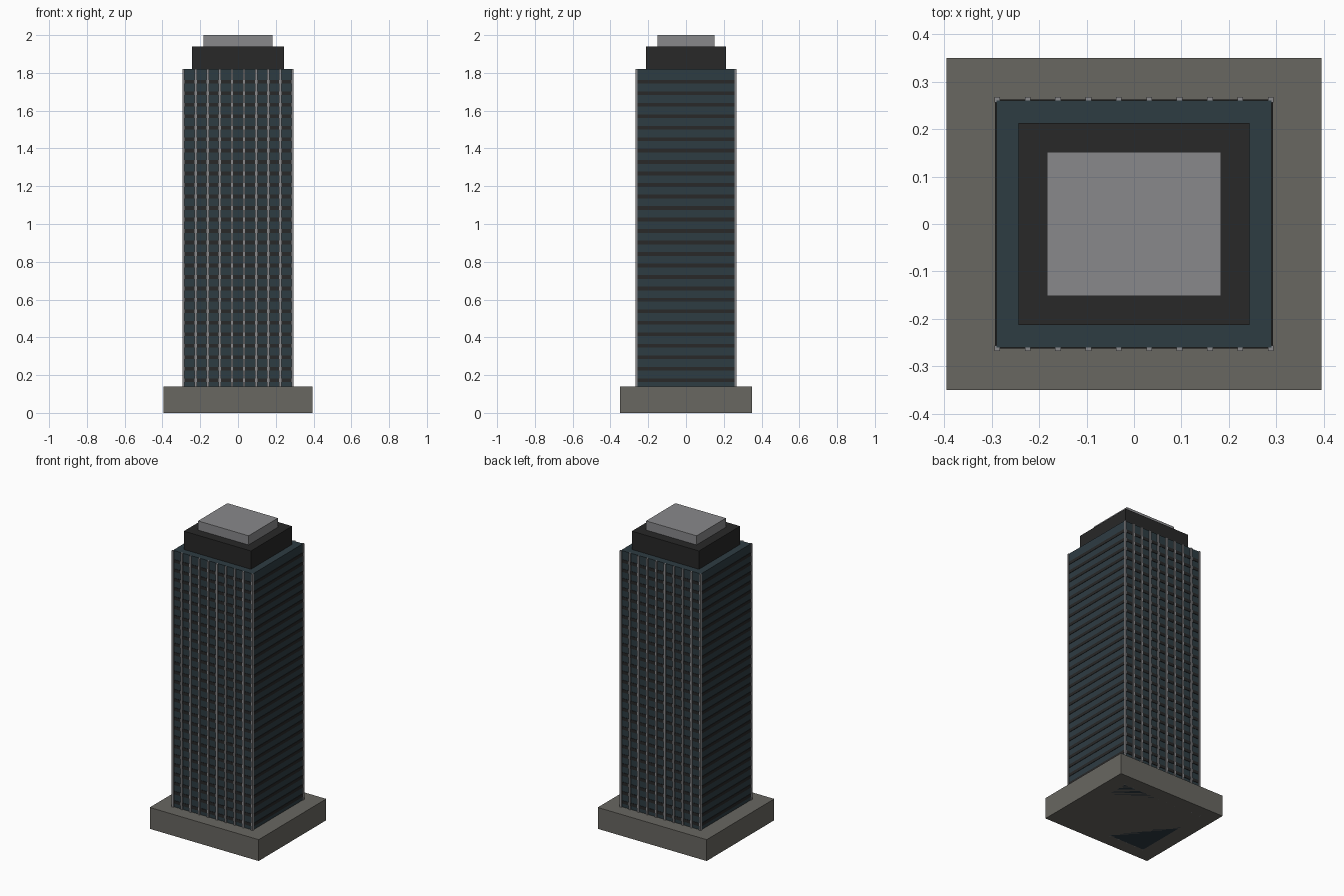
import bpy, bmesh
from mathutils import Matrix, Vector

if "Cube" in bpy.data.objects:
    bpy.data.objects.remove(bpy.data.objects["Cube"])


def material(name, r, g, b):
    m = bpy.data.materials.new(name)
    m.diffuse_color = (r, g, b, 1)
    m.use_nodes = True
    m.node_tree.nodes["Principled BSDF"].inputs["Base Color"].default_value = m.diffuse_color
    return m


def boxes(name, items, mat):
    """One object from boxes given as (centre x, centre y, half x, half y, z0, z1)."""
    bm = bmesh.new()
    for cx, cy, hx, hy, z0, z1 in items:
        mtx = Matrix.Translation(Vector((cx, cy, (z0 + z1) / 2)))
        mtx = mtx @ Matrix.Diagonal((2 * hx, 2 * hy, z1 - z0, 1))
        bmesh.ops.create_cube(bm, size=1, matrix=mtx)
    mesh = bpy.data.meshes.new(name)
    bm.to_mesh(mesh)
    bm.free()
    mesh.materials.append(mat)
    obj = bpy.data.objects.new(name, mesh)
    bpy.context.collection.objects.link(obj)
    return obj


stone = material("stone", 0.14, 0.135, 0.12)
glass = material("dark_glass", 0.027, 0.045, 0.055)
dark = material("dark_metal", 0.021, 0.021, 0.021)
metal = material("light_metal", 0.25, 0.25, 0.26)

ROOF = 1.82

# Stacked main volumes
boxes("podium", [(0, 0, 0.395, 0.35, 0, 0.14)], stone)
boxes("tower", [(0, 0, 0.29, 0.26, 0, ROOF)], glass)
boxes("crown", [(0, 0, 0.243, 0.213, ROOF, 1.94)], dark)
boxes("roof_cap", [(0, 0, 0.183, 0.152, 1.94, 2.0)], metal)

# Dark bands around every floor
bands = [0.173 + i * (1.753 - 0.173) / 26 for i in range(27)]
boxes("floor_bands", [(0, 0, 0.2925, 0.2625, z - 0.01, z + 0.01) for z in bands], dark)

# Vertical fins on the front and back
boxes("fins", [(-0.288 + 0.064 * i, s * 0.262, 0.006, 0.006, 0, ROOF)
               for i in range(10) for s in (-1, 1)], metal)
